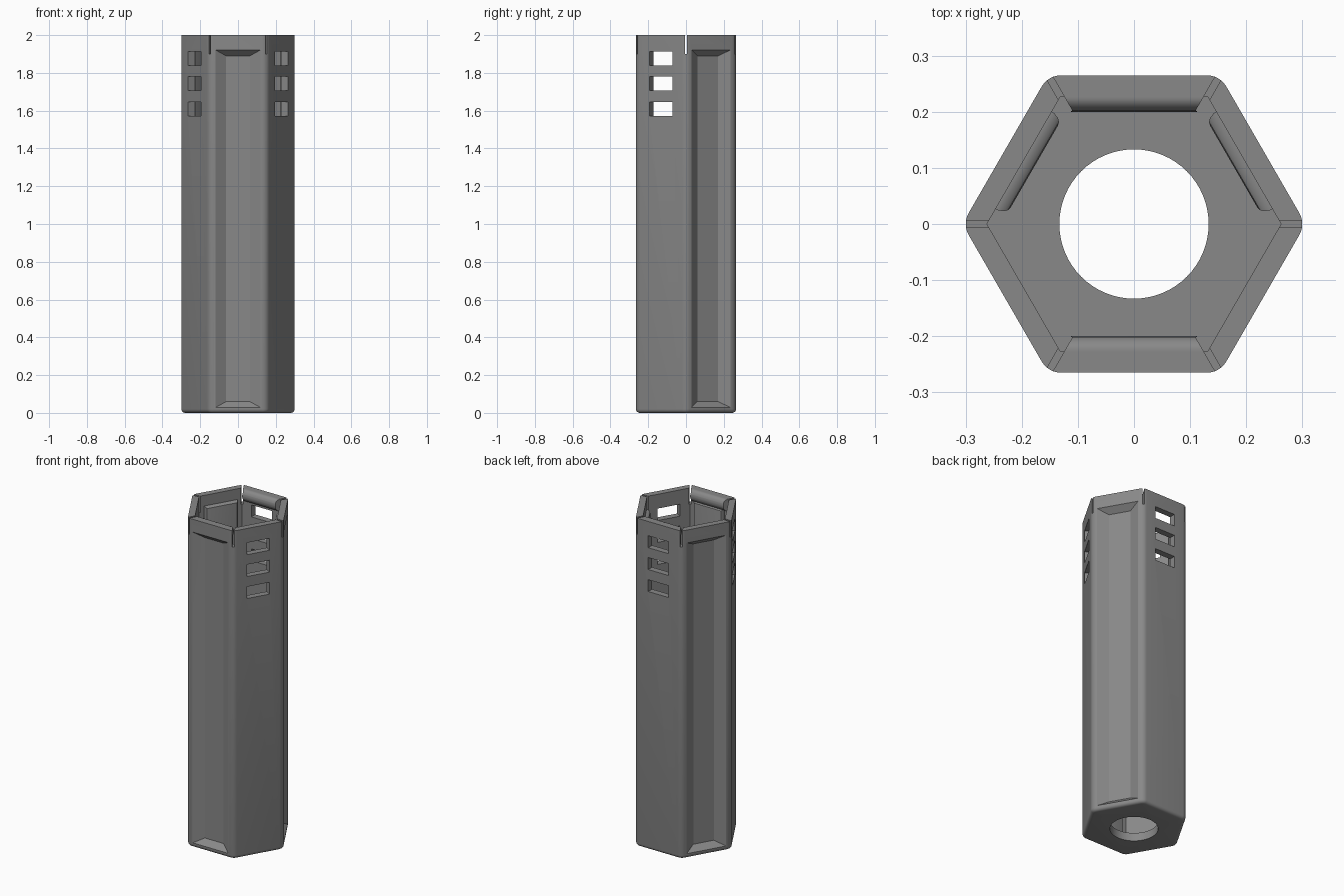
import bpy, bmesh, math
from mathutils import Vector, Matrix

if "Cube" in bpy.data.objects:
    bpy.data.objects.remove(bpy.data.objects["Cube"])

grey = bpy.data.materials.new("mid grey")
grey.diffuse_color = (0.25, 0.25, 0.25, 1)
grey.use_nodes = True
grey.node_tree.nodes["Principled BSDF"].inputs["Base Color"].default_value = grey.diffuse_color


def hull(name, points, azimuth=None):
    """Convex solid; with an azimuth, points are (outward, sideways, up)."""
    bm = bmesh.new()
    for p in points:
        bm.verts.new(p)
    res = bmesh.ops.convex_hull(bm, input=bm.verts[:])
    junk = list({g for g in res["geom_interior"] + res["geom_unused"]
                 if isinstance(g, bmesh.types.BMVert)})
    bmesh.ops.delete(bm, geom=junk, context='VERTS')
    bmesh.ops.dissolve_limit(bm, angle_limit=0.002, verts=bm.verts[:], edges=bm.edges[:])
    if azimuth is not None:
        bm.transform(Matrix.Rotation(math.radians(azimuth), 4, 'Z'))
    bmesh.ops.recalc_face_normals(bm, faces=bm.faces[:])
    mesh = bpy.data.meshes.new(name)
    bm.to_mesh(mesh)
    bm.free()
    mesh.materials.append(grey)
    ob = bpy.data.objects.new(name, mesh)
    bpy.context.collection.objects.link(ob)
    return ob


def hexagon(apothem, z, radius=0.0, steps=1):
    pts = []
    for k in range(6):
        a = math.radians(60 * k)
        core = Vector((math.cos(a), math.sin(a), 0)) * (apothem - radius) / math.cos(math.pi / 6)
        for i in range(steps):
            b = a + (math.radians(-30 + 60 * i / (steps - 1)) if steps > 1 else 0)
            pts.append(core + Vector((radius * math.cos(b), radius * math.sin(b), z)))
    return pts


def box(r0, r1, t0, t1, z0, z1):
    return [(r, t, z) for r in (r0, r1) for t in (t0, t1) for z in (z0, z1)]


def combine(target, tool, operation):
    mod = target.modifiers.new("cut", 'BOOLEAN')
    mod.object, mod.operation, mod.solver = tool, operation, 'EXACT'
    bpy.context.view_layer.objects.active = target
    bpy.ops.object.modifier_apply(modifier=mod.name)
    bpy.data.objects.remove(tool, do_unlink=True)


# Hexagonal body with rounded corners and rounded bottom edge
rings = hexagon(0.265, 2.0, 0.04, 7)
for i in range(5):
    a = math.radians(90 * i / 4)
    inset = 0.02 * (1 - math.sin(a))
    rings += hexagon(0.265 - inset, 0.02 * (1 - math.cos(a)), 0.04 - inset, 7)
body = hull("hexagonal_tube", rings)

# Hollow inside
combine(body, hull("cavity", hexagon(0.227, 0.05) + hexagon(0.227, 2.1)), 'DIFFERENCE')

for az in (30, 150, 270):
    # Raised rib on the inside of each grooved wall, rounded at its edges
    rib = []
    for r, inset in ((0.24, 0), (0.222, 0), (0.212, 0.004), (0.207, 0.009), (0.205, 0.016)):
        t = 0.1 - inset
        rib += [(r, s * t, z) for s in (-1, 1) for z in (0.04, 1.935 - inset)]
    combine(body, hull("rib", rib, az), 'UNION')
    # Long groove with sloping sides and chamfered ends
    groove = [(r, s * t, z) for r, t, z0, z1 in
              ((0.285, 0.1525, 0.0102, 1.9398), (0.265, 0.12, 0.035, 1.915),
               (0.245, 0.0875, 0.06, 1.89), (0.23, 0.063, 0.06, 1.89))
              for s in (-1, 1) for z in (z0, z1)]
    combine(body, hull("groove", groove, az), 'DIFFERENCE')

# Snap beads at the top of the front and back walls
for az in (90, 270):
    bead = [(0.24, s * 0.137, z) for s in (-1, 1) for z in (1.925, 2.0)]
    for i in range(9):
        a = math.radians(-80 + 160 * i / 8)
        depth = 0.027 * math.cos(a)
        z = 1.964 + 0.036 * math.sin(a) / math.sin(math.radians(80))
        bead += [(0.227 - depth, s * (0.13 - 0.65 * depth), z) for s in (-1, 1)]
    combine(body, hull("snap_bead", bead, az), 'UNION')

# Three windows in each plain wall
for az in (90, 210, 330):
    for z0, z1 in ((1.84, 1.913), (1.707, 1.78), (1.573, 1.645)):
        combine(body, hull("window", box(0.19, 0.3, -0.069, 0.069, z0, z1), az), 'DIFFERENCE')

# Slits down the corners at the top
for k in range(6):
    combine(body, hull("slit", box(0.23, 0.35, -0.006, 0.006, 1.9, 2.1), 60 * k), 'DIFFERENCE')

# Round hole in the base
circle = [(0.133 * math.cos(math.tau * i / 64), 0.133 * math.sin(math.tau * i / 64), z)
          for i in range(64) for z in (-0.1, 0.2)]
combine(body, hull("base_hole", circle), 'DIFFERENCE')

body.select_set(True)
bpy.context.view_layer.objects.active = body
bpy.ops.object.shade_smooth_by_angle(angle=math.radians(28))
